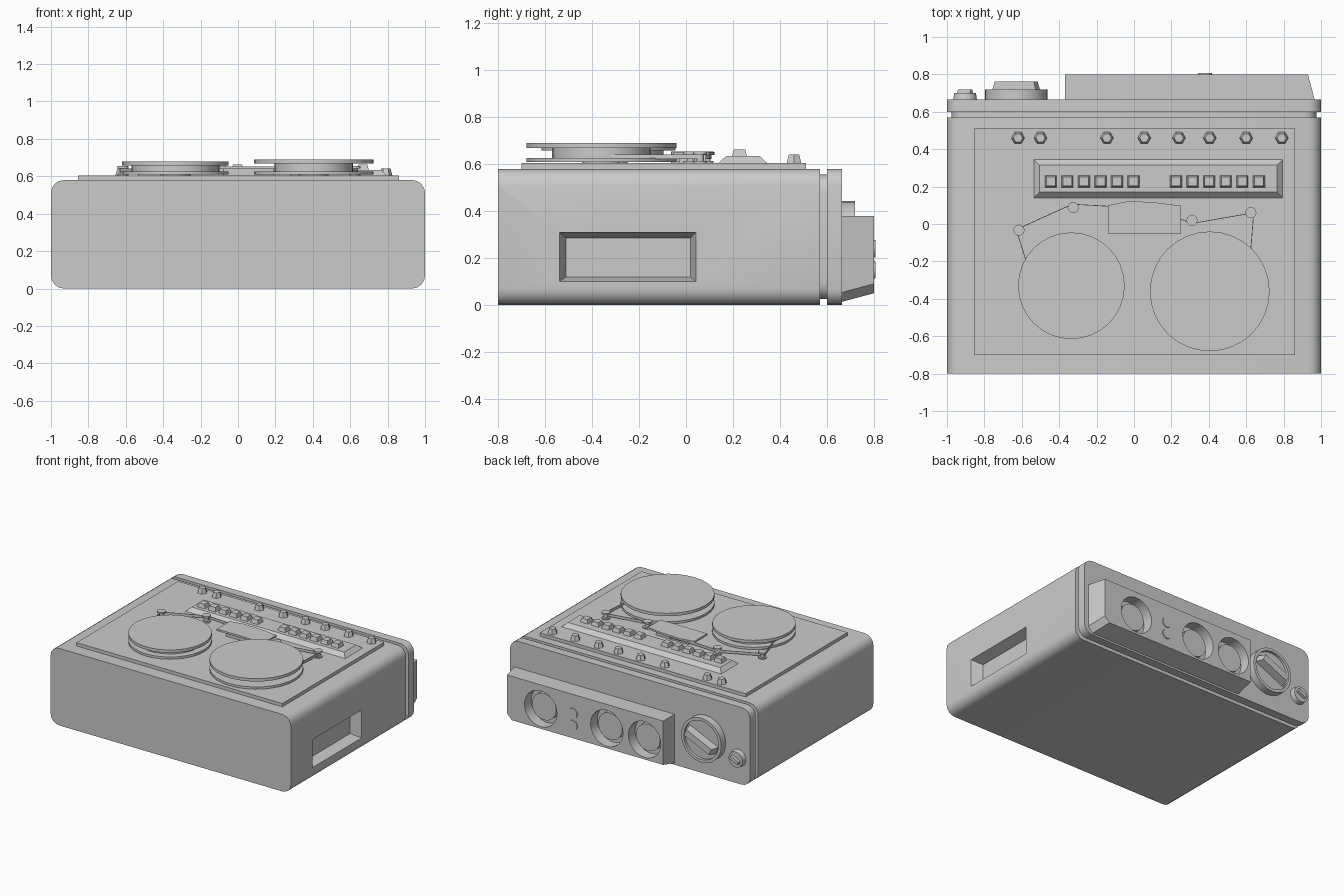
import bpy, bmesh
from math import sin, cos, pi
from mathutils import Vector

if "Cube" in bpy.data.objects:
    bpy.data.objects.remove(bpy.data.objects["Cube"])


def loft(name, rings):
    """Closed solid through rings with equal point counts."""
    bm = bmesh.new()
    vs = [[bm.verts.new(p) for p in r] for r in rings]
    n = len(vs[0])
    for a, b in zip(vs, vs[1:]):
        for i in range(n):
            j = (i + 1) % n
            bm.faces.new((a[i], a[j], b[j], b[i]))
    bm.faces.new(vs[0])
    bm.faces.new(vs[-1])
    bmesh.ops.recalc_face_normals(bm, faces=bm.faces)
    me = bpy.data.meshes.new(name)
    bm.to_mesh(me)
    bm.free()
    ob = bpy.data.objects.new(name, me)
    bpy.context.collection.objects.link(ob)
    return ob


def smooth(ob):
    bpy.ops.object.select_all(action='DESELECT')
    ob.select_set(True)
    bpy.context.view_layer.objects.active = ob
    bpy.ops.object.shade_smooth_by_angle(angle=0.6)


def turned(name, c, steps, n=32, axis='z'):
    """Round part: steps are (radius, height along axis)."""
    rings = []
    for r, h in steps:
        ring = []
        for i in range(n):
            u, v = r * cos(2 * pi * i / n), r * sin(2 * pi * i / n)
            ring.append((c[0] + u, c[1] + v, h) if axis == 'z' else (c[0] + u, h, c[1] + v))
        rings.append(ring)
    ob = loft(name, rings)
    if n > 8:
        smooth(ob)
    return ob


def rect(x0, x1, y0, y1, z):
    return [(x0, y0, z), (x1, y0, z), (x1, y1, z), (x0, y1, z)]


def slab(name, x0, x1, y0, y1, z0, z1, taper=0.0):
    t = taper
    return loft(name, [rect(x0, x1, y0, y1, z0), rect(x0 + t, x1 - t, y0 + t, y1 - t, z1)])


def case_ring(y, inset=0.0, r=0.07):
    """Rounded case cross-section in the xz plane."""
    w, top, bot = 1 - inset, 0.58 - inset, inset
    pts = []
    for cx, cz, a0 in ((w - r, top - r, 0), (-w + r, top - r, 90),
                       (-w + r, bot + r, 180), (w - r, bot + r, 270)):
        for k in range(5):
            a = (a0 + k * 22.5) * pi / 180
            pts.append((cx + r * cos(a), y, cz + r * sin(a)))
    return pts


def cut(ob, cutter):
    m = ob.modifiers.new("cut", 'BOOLEAN')
    m.operation = 'DIFFERENCE'
    m.solver = 'EXACT'
    m.object = cutter
    cutter.hide_render = True
    cutter.hide_set(True)


# Case: main shell, recessed seam, back frame
case = loft("case", [case_ring(-0.8), case_ring(0.57)])
smooth(case)
smooth(loft("seam", [case_ring(0.56, 0.025), case_ring(0.61, 0.025)]))
smooth(loft("back_frame", [case_ring(0.6), case_ring(0.665)]))

# Hand grip recess in the right side, slightly tapered
grip = loft("grip_cutter", [
    [(x, y0, z0), (x, y1, z0), (x, y1, z1), (x, y0, z1)]
    for x, y0, y1, z0, z1 in ((1.02, -0.547, 0.047, 0.095, 0.316),
                              (0.92, -0.51, 0.02, 0.12, 0.285))])
cut(case, grip)

# Connector box on the back with sloped bottom and side
box = loft("connector_box", [
    [(-0.37, y, z0), (x1 - 0.04, y, z0), (x1, y, z0 + 0.04), (x1, y, 0.38), (-0.37, y, 0.38)]
    for y, x1, z0 in ((0.65, 0.97, 0.01), (0.8, 0.93, 0.05))])
for x in (0.65, 0.1, -0.215):
    cut(box, turned("socket_cutter", (x, 0.2), [(0.135, 0.72), (0.135, 0.85)], axis='y'))
    turned("socket_plug", (x, 0.2), [(0.1, 0.71), (0.1, 0.76)], axis='y')
for z in (0.24, 0.15):
    turned("small_jack", (0.38, z), [(0.04, 0.79), (0.036, 0.806)], 16, 'y')


# Dials on the back with a slanted finger bar
def dial(name, x, z, steps, length, width, y0, y1):
    turned(name, (x, z), steps, axis='y')
    d = Vector((0.91, 0, 0.41))
    p = Vector((-0.41, 0, 0.91))
    rings = []
    for y, s in ((y0, 1.0), (y1, 0.85)):
        c = Vector((x, y, z))
        rings.append([c + d * a * length * s + p * b * width * s
                      for a, b in ((-1, -1), (1, -1), (1, 1), (-1, 1))])
    loft(name + "_bar", rings)


dial("large_dial", -0.63, 0.275,
     [(0.167, 0.66), (0.167, 0.72), (0.145, 0.72), (0.145, 0.7)], 0.135, 0.03, 0.69, 0.762)
dial("small_dial", -0.903, 0.195,
     [(0.064, 0.66), (0.058, 0.70), (0.045, 0.70)], 0.042, 0.015, 0.69, 0.72)

# Top deck, key strip and keys
slab("deck", -0.855, 0.86, -0.70, 0.51, 0.57, 0.605)
slab("key_strip", -0.54, 0.80, 0.135, 0.35, 0.6, 0.634, 0.035)
for x0 in (-0.445, 0.225):
    for i in range(6):
        x = x0 + i * 0.0885
        slab("key", x - 0.034, x + 0.034, 0.194, 0.262, 0.625, 0.663, 0.01)

# Hexagonal knobs along the back of the deck
for x in (-0.62, -0.5, -0.145, 0.055, 0.24, 0.405, 0.6, 0.79):
    turned("knob", (x, 0.46), [(0.037, 0.6), (0.025, 0.641)], 6)

# Reels: lower flange, hub, upper flange
for name, c, r, hub, top in (("left_reel", (-0.335, -0.33), 0.285, 0.235, 0.68),
                             ("right_reel", (0.405, -0.36), 0.32, 0.21, 0.69)):
    turned(name, c, [(0.08, 0.6), (0.08, 0.61), (r, 0.61), (r, 0.627), (hub, 0.627),
                     (hub, top - 0.022), (r, top - 0.022), (r, top)])

# Tape guides
guides = [(-0.615, -0.033), (-0.325, 0.088), (0.31, 0.02), (0.625, 0.06)]
for g in guides:
    turned("tape_guide", g, [(0.03, 0.6), (0.03, 0.613), (0.016, 0.613),
                             (0.016, 0.642), (0.03, 0.642), (0.03, 0.654)], 12)

# Head block: support and cover plate
plate = [(-0.14, -0.053), (0.25, -0.053), (0.25, 0.098), (0.1, 0.117), (-0.03, 0.122), (-0.14, 0.1)]
loft("head_cover", [[(x, y, z) for x, y in plate] for z in (0.638, 0.652)])
slab("head_support", -0.08, 0.19, -0.03, 0.085, 0.6, 0.64)

# Tape ribbon running from reel to reel
path = [(-0.56, -0.25), (-0.63, -0.03), (-0.33, 0.106), (-0.14, 0.095), (0.055, 0.1),
        (0.31, 0.003), (0.64, 0.06), (0.61, -0.32)]
for (ax, ay), (bx, by) in zip(path, path[1:]):
    n = Vector((ay - by, bx - ax)).normalized() * 0.002
    loft("tape", [[(ax + n.x, ay + n.y, z), (bx + n.x, by + n.y, z),
                   (bx - n.x, by - n.y, z), (ax - n.x, ay - n.y, z)] for z in (0.622, 0.642)])
